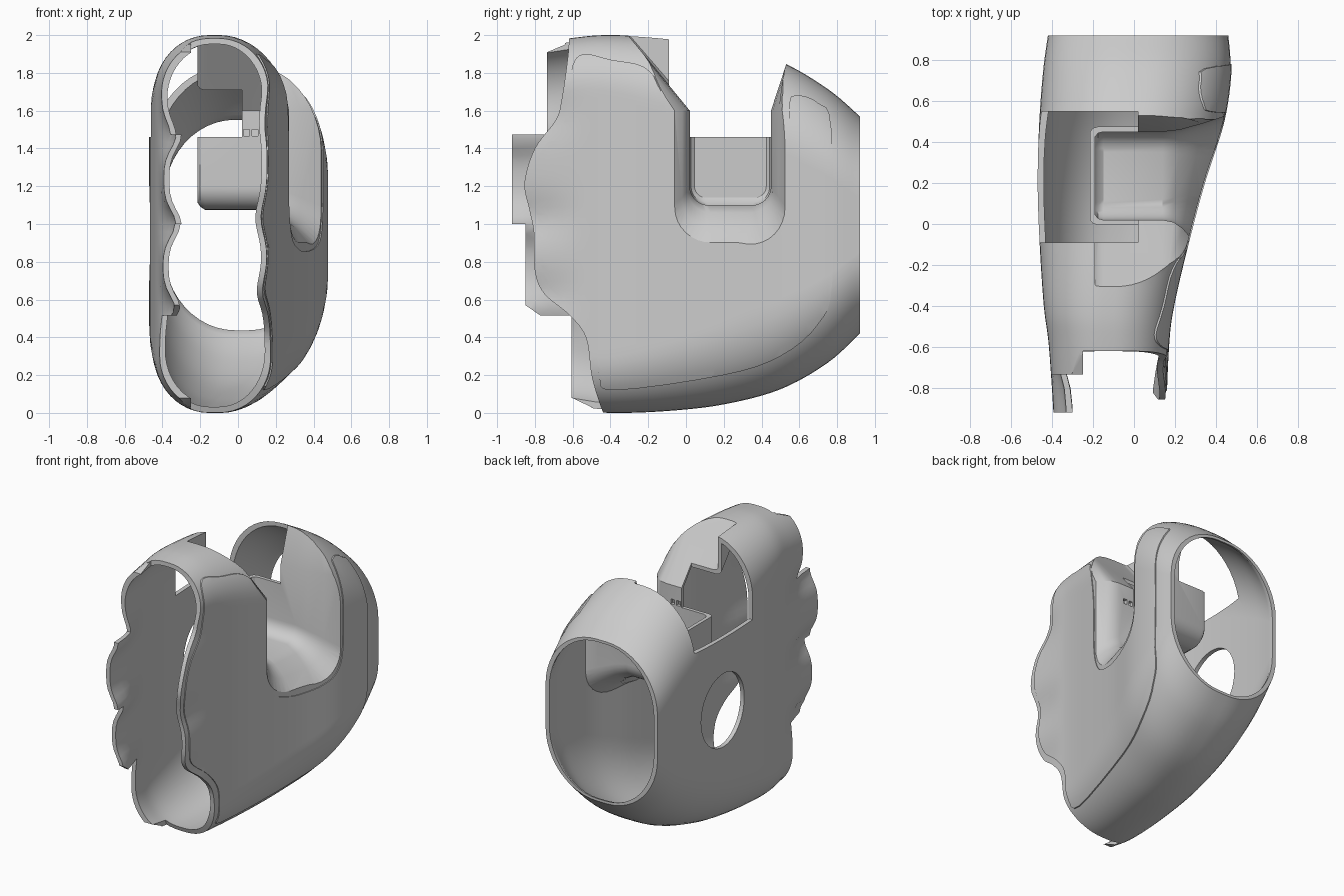
import bpy, bmesh, math

if "Cube" in bpy.data.objects:
    bpy.data.objects.remove(bpy.data.objects["Cube"])


def make(name, bm):
    bmesh.ops.recalc_face_normals(bm, faces=bm.faces[:])
    if bm.calc_volume(signed=True) < 0:
        bmesh.ops.reverse_faces(bm, faces=bm.faces[:])
    me = bpy.data.meshes.new(name)
    bm.to_mesh(me)
    bm.free()
    ob = bpy.data.objects.new(name, me)
    bpy.context.collection.objects.link(ob)
    return ob


def skin(name, rings):
    """Closed solid through a list of equal-length rings."""
    bm = bmesh.new()
    vs = [[bm.verts.new(p) for p in r] for r in rings]
    n = len(rings[0])
    for a, b in zip(vs, vs[1:]):
        for i in range(n):
            j = (i + 1) % n
            bm.faces.new((a[i], a[j], b[j], b[i]))
    bm.faces.new(vs[0])
    bm.faces.new(vs[-1])
    return make(name, bm)


def prism(name, pts, x0, x1):
    """Side-view (y, z) outline extruded along x."""
    return skin(name, [[(x, y, z) for y, z in pts] for x in (x0, x1)])


def box(name, lo, hi):
    return prism(name, [(lo[1], lo[2]), (hi[1], lo[2]), (hi[1], hi[2]), (lo[1], hi[2])], lo[0], hi[0])


def volume(me):
    bm = bmesh.new()
    bm.from_mesh(me)
    v = bm.calc_volume(signed=True)
    bm.free()
    return v


def boolean(ob, cutter, op='DIFFERENCE', keep=False):
    """Boolean that tries each solver until the volume shrinks sensibly."""
    before, limit = volume(ob.data), volume(cutter.data)
    for solver in ('MANIFOLD', 'EXACT', 'FLOAT'):
        m = ob.modifiers.new("cut", 'BOOLEAN')
        m.object, m.operation, m.solver = cutter, op, solver
        dg = bpy.context.evaluated_depsgraph_get()
        dg.update()
        me = bpy.data.meshes.new_from_object(ob.evaluated_get(dg))
        ob.modifiers.clear()
        after = volume(me)
        lost = before - after
        if after > 1e-6 and lost > 1e-7 and (op == 'INTERSECT' or lost < limit * 1.01):
            ob.data = me
            break
    if not keep:
        bpy.data.objects.remove(cutter)


def spline(pts, steps, closed=False):
    """Catmull-Rom through tuples of any length."""
    n, out = len(pts), []
    at = lambda i: pts[i % n] if closed else pts[max(0, min(n - 1, i))]
    for i in range(n if closed else n - 1):
        p0, p1, p2, p3 = at(i - 1), at(i), at(i + 1), at(i + 2)
        for s in range(steps):
            t = s / steps
            out.append(tuple(0.5 * (2 * b + (c - a) * t + (2 * a - 5 * b + 4 * c - d) * t * t
                                    + (3 * b - a - 3 * c + d) * t ** 3)
                             for a, b, c, d in zip(p0, p1, p2, p3)))
    if not closed:
        out.append(tuple(pts[-1]))
    return out


# Shell stations: y, left x, right x, bottom z, top z, corner height
STATIONS = [(-.98, -.39, .15, .07, 1.93, .27), (-.6, -.415, .165, .02, 1.985, .28),
            (-.4, -.44, .19, 0, 2.0, .3), (-.1, -.46, .26, .01, 1.985, .36),
            (.2, -.47, .34, .045, 1.95, .42), (.5, -.462, .435, .125, 1.86, .46),
            (.75, -.443, .47, .265, 1.715, .45), (.92, -.42, .46, .42, 1.57, .42)]


def section(y, xl, xr, zb, zt, rz, inset):
    cx = (xl + xr) / 2
    hw = (xr - xl) / 2 - inset
    rx = .91 * hw
    zb, zt = zb + inset, zt - inset
    pts = []
    corners = [(cx + hw - rx, zt - rz, 0), (cx - hw + rx, zt - rz, 90),
               (cx - hw + rx, zb + rz, 180), (cx + hw - rx, zb + rz, 270)]
    for px, pz, a0 in corners:
        for i in range(13):
            a = math.radians(a0 + i * 7.5)
            pts.append((px + rx * math.cos(a), pz + rz * math.sin(a)))
        if a0 in (90, 270):  # long straight flanks
            x0, z0 = pts[-1]
            z1 = zb + rz if a0 == 90 else zt - rz
            pts += [(x0, z0 + (z1 - z0) * i / 32) for i in range(1, 32)]
    # finger scallops fade in toward the front edge
    k = max(0, min(1, (-.5 - y) / .35))
    k = k * k * (3 - 2 * k)
    out = []
    for x, z in pts:
        if x < cx:
            x += .065 * k * sum(math.exp(-((z - c) / .1) ** 2) for c in (1.47, 1.0, .55))
        else:
            x -= .035 * k * sum(math.exp(-((z - c) / .12) ** 2) for c in (1.58, 1.03, .62))
        out.append((x, y, z))
    return out


def shell_solid(name, inset, extend=0):
    st = [list(s) for s in spline(STATIONS, 6)]
    st[0][0] -= extend
    st[-1][0] += extend
    return skin(name, [section(*s, inset) for s in st])


# Pocket stations: x, shear, y0, y1, floor z, corner radius
POCKET = [(-.19, 0, .045, .425, 1.14, .06), (-.175, 0, .027, .443, 1.117, .08),
          (-.15, 0, .02, .45, 1.1, .1), (.14, 0, .02, .45, 1.1, .1),
          (.19, .08, .01, .46, 1.06, .12), (.24, .19, -.02, .49, .98, .16),
          (.30, .3, -.07, .53, .875, .2), (.85, .3, -.08, .54, .86, .2)]


def pocket_solid(name, t):
    rings = []
    quarter = [math.pi / 16 * k for k in range(9)]
    for i, (x, sh, y0, y1, zb, r) in enumerate(POCKET):
        y0, y1, zb, r = y0 - t, y1 + t, zb - t, r + t
        if i < 3:
            x -= t
        top = 2.15 + t
        p = [(-.43 - t, top), (y0, 1.6)]
        p += [(y0 + r - r * math.cos(a), zb + r - r * math.sin(a)) for a in quarter]
        p += [(y1 - r + r * math.sin(a), zb + r - r * math.cos(a)) for a in quarter]
        p += [(y1, 1.6), (.63 + t, top)]
        rings.append([(x + sh * y, y, z) for y, z in p])
    return skin(name, rings)


# Main shell: hollow tube with the pocket wall left inside it
shell = shell_solid("hand_shell", 0)
cavity = shell_solid("cavity", .03, .05)
boolean(cavity, pocket_solid("pocket_outer", .025))
boolean(shell, cavity)
void = pocket_solid("pocket_void", 0)
boolean(shell, void, keep=True)

# Top-left opening
boolean(shell, box("top_opening", (-.8, -.09, 1.46), (.02, .55, 2.3)))

# Front edge: wavy on the right, stepped on the left
right_edge = spline([(-.62, 2.2), (-.62, 1.97), (-.63, 1.85), (-.66, 1.65), (-.69, 1.55), (-.8, 1.4),
                     (-.855, 1.22), (-.83, 1.08), (-.805, .95), (-.8, .75), (-.75, .63), (-.62, .52),
                     (-.53, .4), (-.5, .2), (-.46, .06), (-.4, -.1)], 6)
boolean(shell, prism("front_cut_right", right_edge + [(-1.3, -.1), (-1.3, 2.2)], -.25, 1))
left_edge = [(-.64, 2.2), (-.64, 1.95), (-.735, 1.91), (-.735, 1.475), (-.92, 1.475), (-.92, 1.0),
             (-.85, 1.0), (-.85, .57), (-.77, .515), (-.605, .515), (-.605, .08), (-.5, .03), (-.5, -.1)]
boolean(shell, prism("front_cut_left", left_edge + [(-1.3, -.1), (-1.3, 2.2)], -1, -.249))

# Round hole in the left flank
ring = [(.25 + .24 * math.cos(i * math.pi / 24), .95 + .26 * math.sin(i * math.pi / 24)) for i in range(48)]
boolean(shell, prism("side_hole", ring, -.8, -.3))

# Two small slots in the pocket wall
for x in (.03, .075):
    boolean(shell, box("slot", (x, -.05, 1.465), (x + .03, .06, 1.5)))

# Thin raised panel on the right flank
outline = spline([(-.6, 1.84), (-.54, 1.9), (-.4, 1.87), (-.22, 1.83), (-.13, 1.7), (-.085, 1.45), (-.08, 1.1),
                  (-.02, .93), (.1, .87), (.23, .855), (.38, .87), (.49, .93), (.54, 1.1), (.545, 1.6),
                  (.58, 1.68), (.7, 1.64), (.77, 1.5), (.775, .7), (.7, .47), (.5, .3), (.2, .2),
                  (-.38, .12), (-.46, .2), (-.48, .4), (-.58, .54), (-.72, .66), (-.765, .78), (-.77, .95),
                  (-.815, 1.2), (-.77, 1.38), (-.65, 1.53), (-.62, 1.68)], 4, True)
panel = prism("side_panel", outline, -.02, 1)
boolean(panel, shell_solid("panel_skin", -.006, .02), 'INTERSECT')
boolean(panel, shell_solid("panel_core", .012, .05))
boolean(panel, void)

for ob in (shell, panel):
    bpy.ops.object.select_all(action='DESELECT')
    ob.select_set(True)
    bpy.context.view_layer.objects.active = ob
    bpy.ops.object.shade_smooth_by_angle(angle=math.radians(32))
